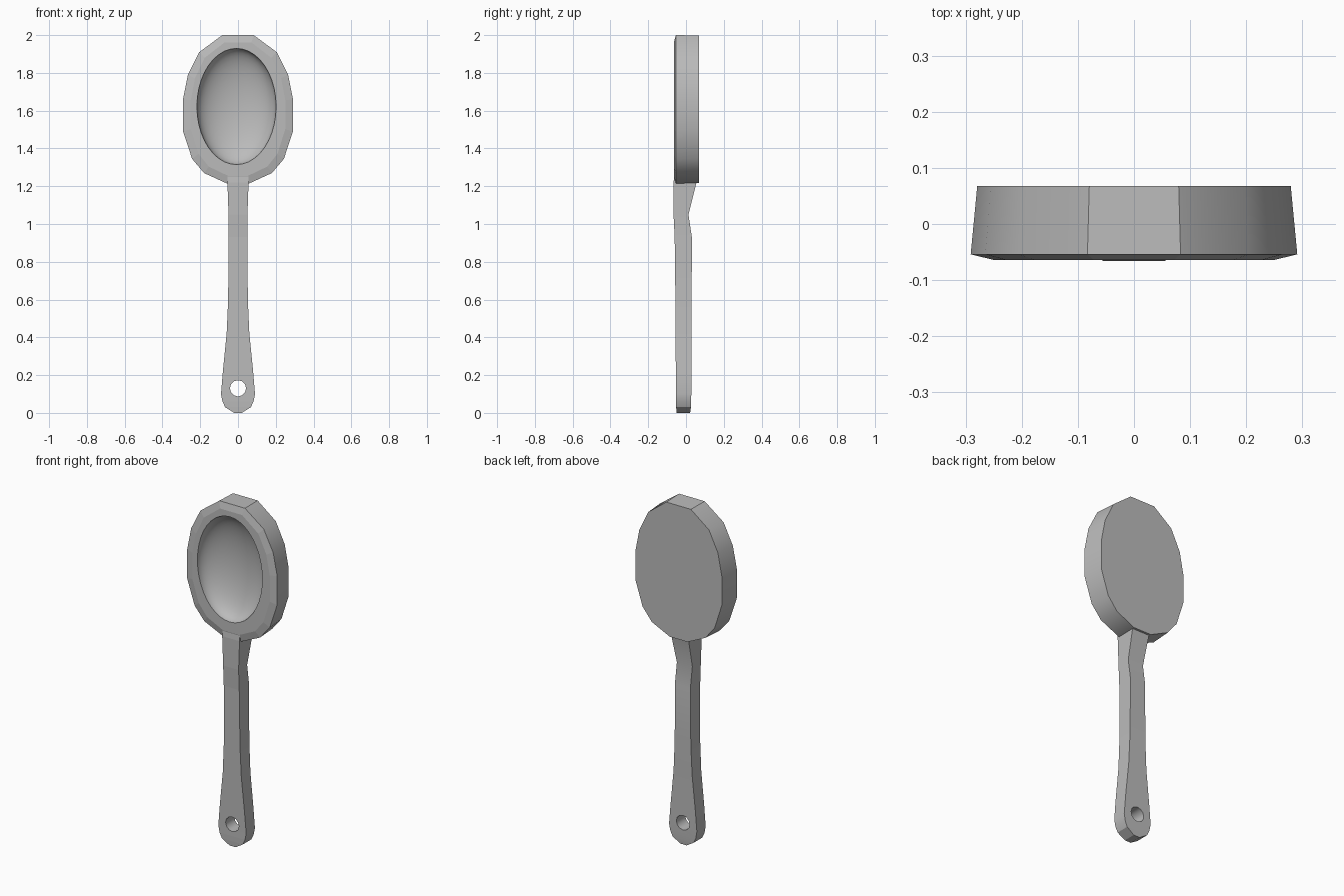
import bpy, bmesh, math
from mathutils import Matrix

if "Cube" in bpy.data.objects:
    bpy.data.objects.remove(bpy.data.objects["Cube"])

grey = bpy.data.materials.new("plain grey")
grey.diffuse_color = (0.5, 0.5, 0.5, 1)
grey.use_nodes = True
grey.node_tree.nodes["Principled BSDF"].inputs["Base Color"].default_value = grey.diffuse_color


def loft(name, rings):
    """Skin a list of closed rings and cap both ends."""
    bm = bmesh.new()
    loops = [[bm.verts.new(p) for p in ring] for ring in rings]
    n = len(loops[0])
    for a, b in zip(loops, loops[1:]):
        for i in range(n):
            j = (i + 1) % n
            bm.faces.new((a[i], a[j], b[j], b[i]))
    bm.faces.new(loops[0])
    bm.faces.new(loops[-1])
    bmesh.ops.recalc_face_normals(bm, faces=bm.faces[:])
    return to_object(name, bm)


def to_object(name, bm):
    mesh = bpy.data.meshes.new(name)
    bm.to_mesh(mesh)
    bm.free()
    mesh.materials.append(grey)
    ob = bpy.data.objects.new(name, mesh)
    bpy.context.collection.objects.link(ob)
    return ob


def cut(ob, cutter):
    mod = ob.modifiers.new("cut", "BOOLEAN")
    mod.operation = "DIFFERENCE"
    mod.solver = "EXACT"
    mod.object = cutter
    bpy.context.view_layer.objects.active = ob
    bpy.ops.object.modifier_apply(modifier=mod.name)
    bpy.data.objects.remove(cutter)


def finish(ob):
    bpy.ops.object.select_all(action="DESELECT")
    ob.select_set(True)
    bpy.context.view_layer.objects.active = ob
    bpy.ops.object.shade_smooth_by_angle(angle=math.radians(32))
    # keep the front and back plates flat
    for p in ob.data.polygons:
        if abs(p.normal.y) > 0.9 and (p.center.y < -0.045 or p.center.y > 0.066):
            p.use_smooth = False


# Spoon head: faceted oval slab, slightly narrower at the back
half = [(0.083, 2.0), (0.205, 1.91), (0.265, 1.79), (0.291, 1.66), (0.291, 1.49),
        (0.243, 1.345), (0.18, 1.27), (0.06, 1.215)]
outline = half + [(-x, z) for x, z in reversed(half)]


def head_ring(s, y, sz=None):
    sz = s if sz is None else sz
    return [(x * s, y, 1.61 + (z - 1.61) * sz) for x, z in outline]


head = loft("spoon_head", [head_ring(0.96, 0.068, 0.995), head_ring(1, -0.054),
                           head_ring(0.86, -0.064, 0.9)])

# Hollow of the bowl
bm = bmesh.new()
bmesh.ops.create_uvsphere(bm, u_segments=40, v_segments=24, radius=1)
bm.transform(Matrix.Translation((-0.008, -0.066, 1.622))
             @ Matrix.Diagonal((0.21, 0.112, 0.308, 1))
             @ Matrix.Rotation(math.pi / 2, 4, "X"))
cut(head, to_object("bowl_cutter", bm))
finish(head)

# Handle: z, half width, front y, back y
stations = [(0.0, 0.02, -0.05, 0.022), (0.03, 0.068, -0.052, 0.026),
            (0.06, 0.082, -0.053, 0.027), (0.1, 0.09, -0.053, 0.028),
            (0.22, 0.08, -0.054, 0.028), (0.42, 0.06, -0.055, 0.029),
            (0.6, 0.052, -0.056, 0.03), (0.93, 0.05, -0.06, 0.031),
            (1.05, 0.05, -0.066, 0.013), (1.22, 0.056, -0.066, 0.056),
            (1.26, 0.056, -0.062, 0.06)]
handle = loft("handle", [[(-w, f, z), (w, f, z), (w, b, z), (-w, b, z)]
                         for z, w, f, b in stations])

# Hanging hole
bm = bmesh.new()
bmesh.ops.create_cone(bm, cap_ends=True, segments=12, radius1=0.043, radius2=0.043, depth=0.4)
bm.transform(Matrix.Translation((0, 0, 0.13)) @ Matrix.Rotation(math.pi / 2, 4, "X"))
cut(handle, to_object("hole_cutter", bm))
finish(handle)
